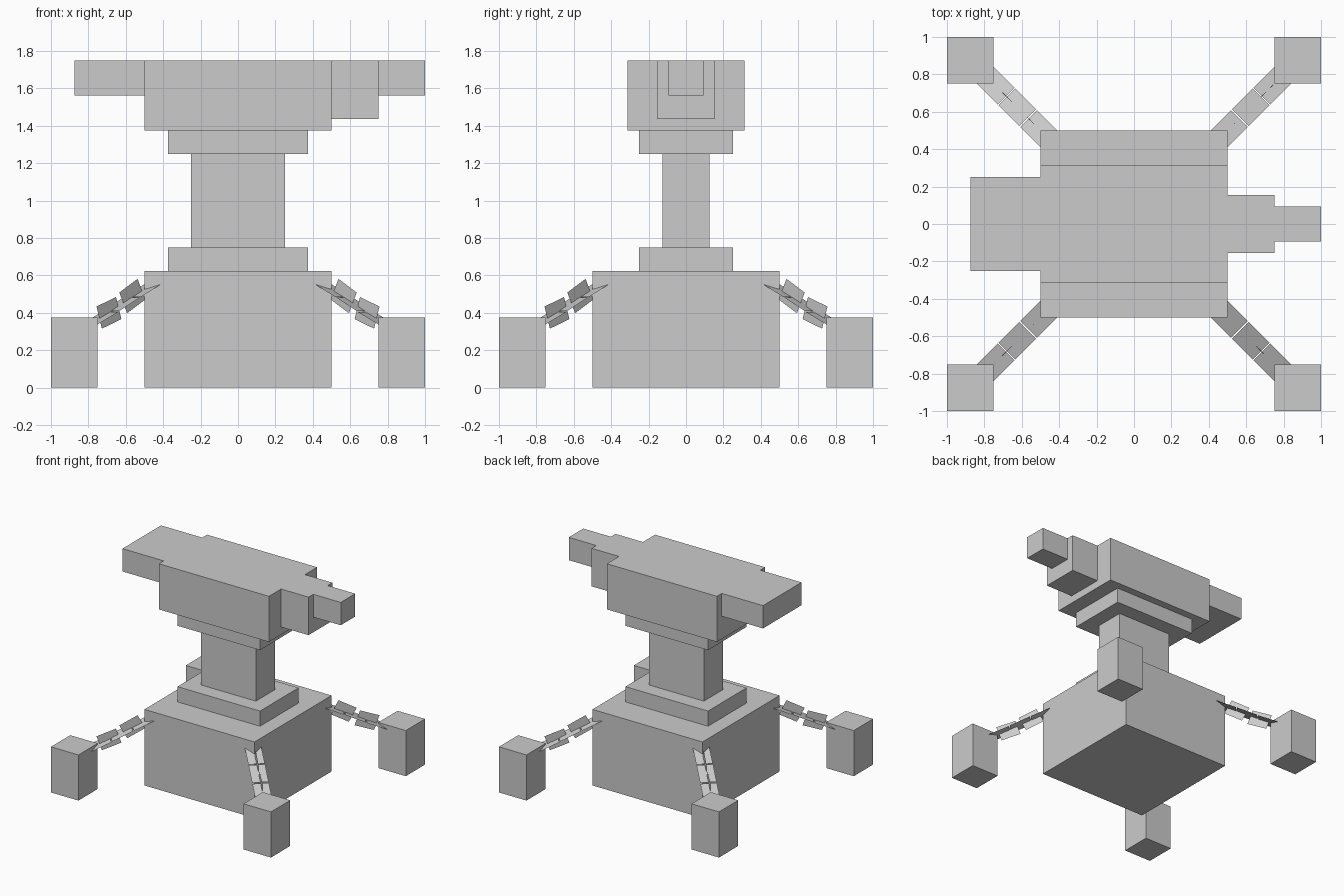
import bpy
from math import radians, cos, sin, pi
from mathutils import Matrix, Vector

cube = bpy.data.objects.get("Cube")
if cube:
    bpy.data.objects.remove(cube, do_unlink=True)

# Single plain grey for every part
grey = bpy.data.materials.new("plain_grey")
grey.use_nodes = True
color = (0.6, 0.6, 0.6, 1)
grey.diffuse_color = color
grey.node_tree.nodes["Principled BSDF"].inputs["Base Color"].default_value = color


def box(name, x, y, z):
    """Axis-aligned block from (min, max) ranges."""
    bpy.ops.mesh.primitive_cube_add(size=1)
    ob = bpy.context.object
    ob.name = name
    ranges = (x, y, z)
    ob.data.transform(Matrix.Diagonal([b - a for a, b in ranges] + [1]))
    ob.location = [(a + b) / 2 for a, b in ranges]
    ob.data.materials.append(grey)
    return ob


def centred(name, half_x, half_y, z):
    return box(name, (-half_x, half_x), (-half_y, half_y), z)


# Stacked pedestal and body
centred("base_block", 0.5, 0.5, (0, 0.625))
centred("lower_step", 0.375, 0.25, (0.625, 0.75))
centred("neck", 0.25, 0.125, (0.75, 1.25))
centred("upper_step", 0.375, 0.25, (1.25, 1.375))
centred("head", 0.5, 0.3125, (1.375, 1.75))

# Heel and stepped horn
box("heel", (-0.875, -0.5), (-0.25, 0.25), (1.5625, 1.75))
box("horn_root", (0.5, 0.75), (-0.155, 0.155), (1.4375, 1.75))
box("horn_tip", (0.75, 1), (-0.094, 0.094), (1.5625, 1.75))


def link(name, heading, offset, z, tilt, roll, length):
    """Flat chain plate on a diagonal, sloping down away from the base."""
    bpy.ops.mesh.primitive_plane_add(size=1)
    ob = bpy.context.object
    ob.name = name
    shape = Matrix.Diagonal((length, 0.125, 1, 1))
    turn = (Matrix.Rotation(heading, 4, "Z") @ Matrix.Rotation(radians(tilt), 4, "Y")
            @ Matrix.Rotation(roll, 4, "X"))
    ob.data.transform(turn @ shape)
    reach = offset * 2 ** 0.5
    ob.location = Vector((cos(heading) * reach, sin(heading) * reach, z))
    ob.data.materials.append(grey)


# Four corner weights, each tied to the base by a short chain
corners = {"back_left": (1, 1), "back_right": (-1, 1),
           "front_right": (-1, -1), "front_left": (1, -1)}
for i, (corner, (sx, sy)) in enumerate(corners.items()):
    box(corner + "_weight", sorted((0.75 * sx, sx)), sorted((0.75 * sy, sy)), (0, 0.375))
    heading = pi / 4 + i * pi / 2
    for offset, z, tilt in ((0.508, 0.52, 24), (0.624, 0.446, 25), (0.74, 0.371, 23)):
        link(corner + "_flat_link", heading, offset, z, tilt, 0, 0.172)
    for offset, z, tilt in ((0.565, 0.49, 28), (0.69, 0.4, 19)):
        link(corner + "_upright_link", heading, offset, z, tilt, pi / 2, 0.156)
